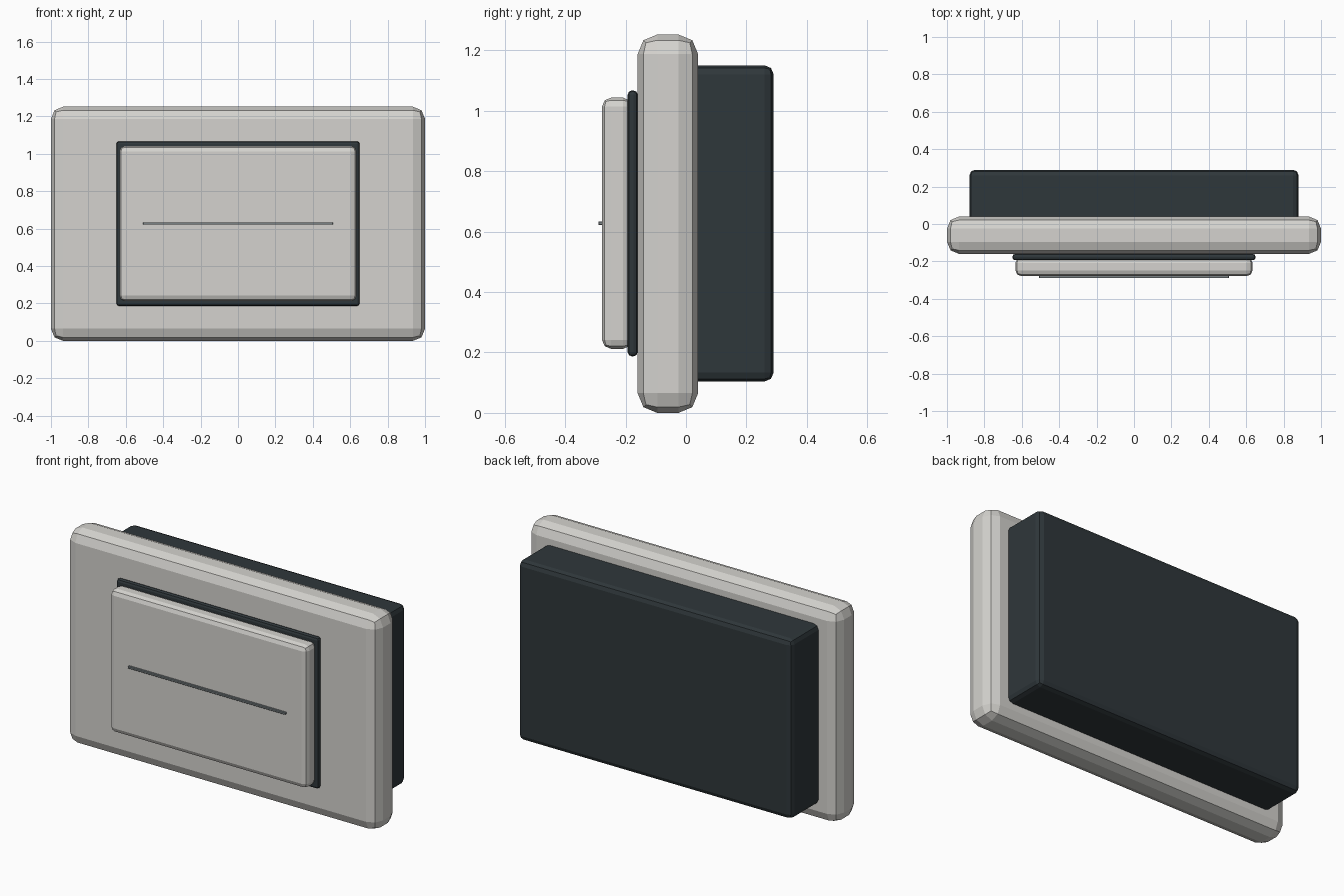
import bpy

if "Cube" in bpy.data.objects:
    bpy.data.objects.remove(bpy.data.objects["Cube"])


def material(name, rgb):
    m = bpy.data.materials.new(name)
    m.diffuse_color = (*rgb, 1)
    m.use_nodes = True
    m.node_tree.nodes["Principled BSDF"].inputs["Base Color"].default_value = m.diffuse_color
    return m


cream = material("cream", (0.66, 0.65, 0.62))
dark = material("dark", (0.028, 0.038, 0.043))
slate = material("slate", (0.2, 0.23, 0.24))


def box(name, x, y, z, bevel, segments, mat):
    """Bevelled box from half width x and (min, max) ranges in y and z."""
    bpy.ops.mesh.primitive_cube_add(
        size=1, location=(0, (y[0] + y[1]) / 2, (z[0] + z[1]) / 2))
    ob = bpy.context.object
    ob.name = name
    ob.scale = (2 * x, y[1] - y[0], z[1] - z[0])
    bpy.ops.object.transform_apply(location=False, rotation=False, scale=True)
    if bevel:
        mod = ob.modifiers.new("bevel", "BEVEL")
        mod.width = bevel
        mod.segments = segments
    ob.data.materials.append(mat)
    return ob


# wall plate and the housing behind it
box("wall_plate", 1.0, (-0.16, 0.04), (0, 1.252), 0.065, 2, cream)
box("back_housing", 0.88, (-0.01, 0.29), (0.104, 1.15), 0.03, 2, dark)

# dark rim and raised rocker with its centre line
box("rocker_rim", 0.65, (-0.193, -0.16), (0.187, 1.067), 0.014, 2, dark)
box("rocker", 0.634, (-0.278, -0.178), (0.212, 1.043), 0.03, 2, cream)
box("centre_line", 0.507, (-0.29, -0.272), (0.621, 0.634), 0.002, 1, slate)
